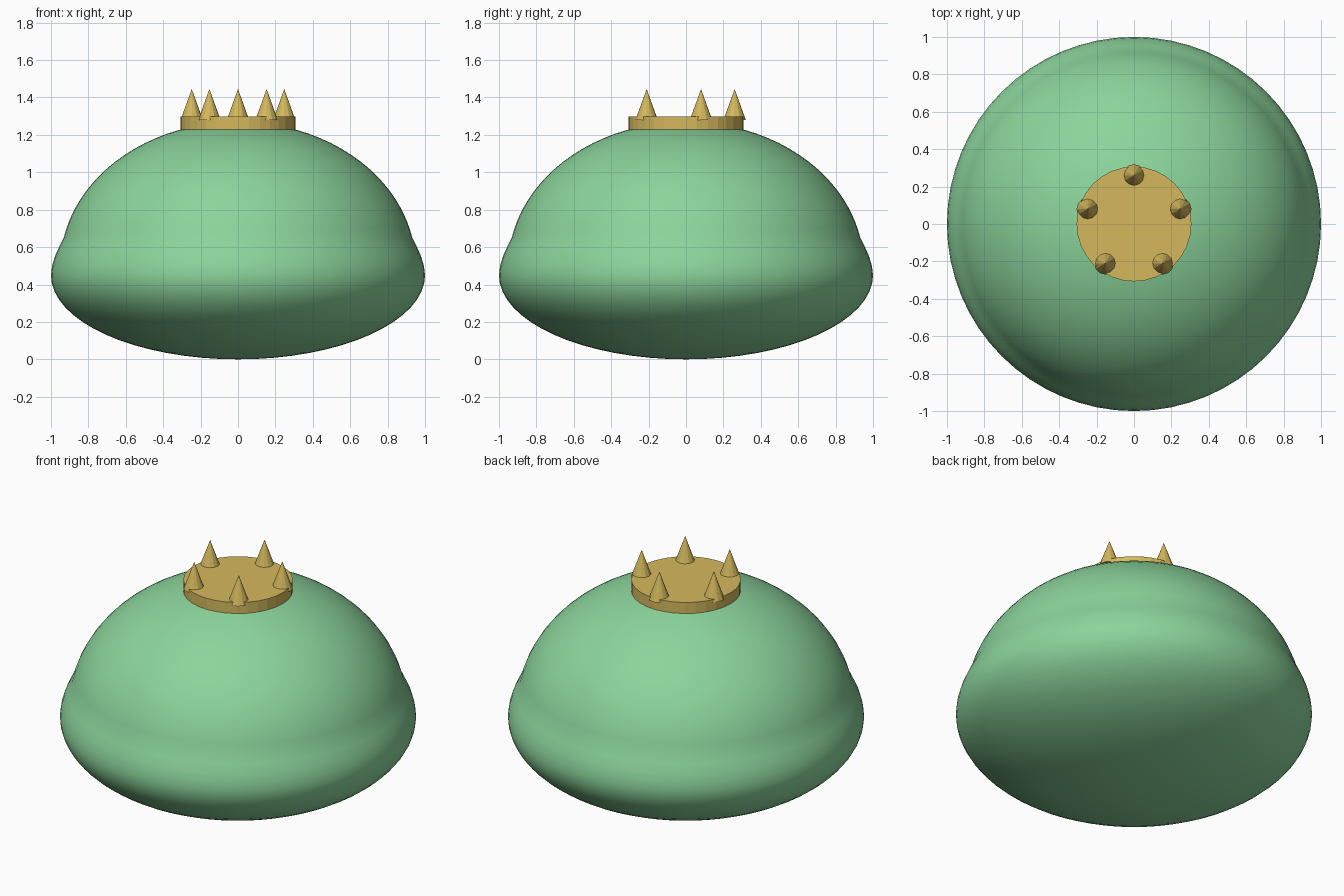
import bpy, bmesh, math

if "Cube" in bpy.data.objects:
    bpy.data.objects.remove(bpy.data.objects["Cube"])


def material(name, color):
    m = bpy.data.materials.new(name)
    m.diffuse_color = (*color, 1)
    m.use_nodes = True
    m.node_tree.nodes["Principled BSDF"].inputs["Base Color"].default_value = m.diffuse_color
    return m


green = material("soft green", (0.26, 0.66, 0.33))
gold = material("gold", (0.66, 0.48, 0.11))

# Body: lathed profile, a wide rounded base flowing into a dome
profile = []
for i in range(17):  # lower half ellipse
    a = math.radians(-90 + 90 * i / 16)
    profile.append((math.cos(a), 0.45 + 0.45 * math.sin(a)))
profile += [(0.994, 0.50), (0.979, 0.55), (0.957, 0.60)]
start = math.asin(0.15 / 0.77)
for i in range(21):  # dome ellipse
    a = start + (math.pi / 2 - start) * i / 20
    profile.append((0.95 * math.cos(a), 0.50 + 0.77 * math.sin(a)))

bm = bmesh.new()
verts = [bm.verts.new((max(r, 0), 0, z)) for r, z in profile]
edges = [bm.edges.new(pair) for pair in zip(verts, verts[1:])]
bmesh.ops.spin(bm, geom=verts + edges, cent=(0, 0, 0), axis=(0, 0, 1),
               angle=2 * math.pi, steps=64, use_merge=True)
bmesh.ops.remove_doubles(bm, verts=bm.verts, dist=1e-4)
bmesh.ops.recalc_face_normals(bm, faces=bm.faces)
for f in bm.faces:
    f.smooth = True
mesh = bpy.data.meshes.new("body")
bm.to_mesh(mesh)
bm.free()
mesh.materials.append(green)
bpy.context.collection.objects.link(bpy.data.objects.new("body", mesh))

# Crown band: flat-sided disc
bpy.ops.mesh.primitive_cylinder_add(vertices=32, radius=0.307, depth=0.08,
                                    location=(0, 0, 1.257))
band = bpy.context.object
band.name = "crown_band"
band.data.materials.append(gold)

# Crown spikes around the rim
for k in range(5):
    a = math.radians(90 + 72 * k)
    bpy.ops.mesh.primitive_cone_add(
        vertices=12, radius1=0.06, radius2=0, depth=0.166,
        location=(0.26 * math.cos(a), 0.26 * math.sin(a), 1.362))
    spike = bpy.context.object
    spike.name = f"crown_spike_{k + 1}"
    spike.data.materials.append(gold)
